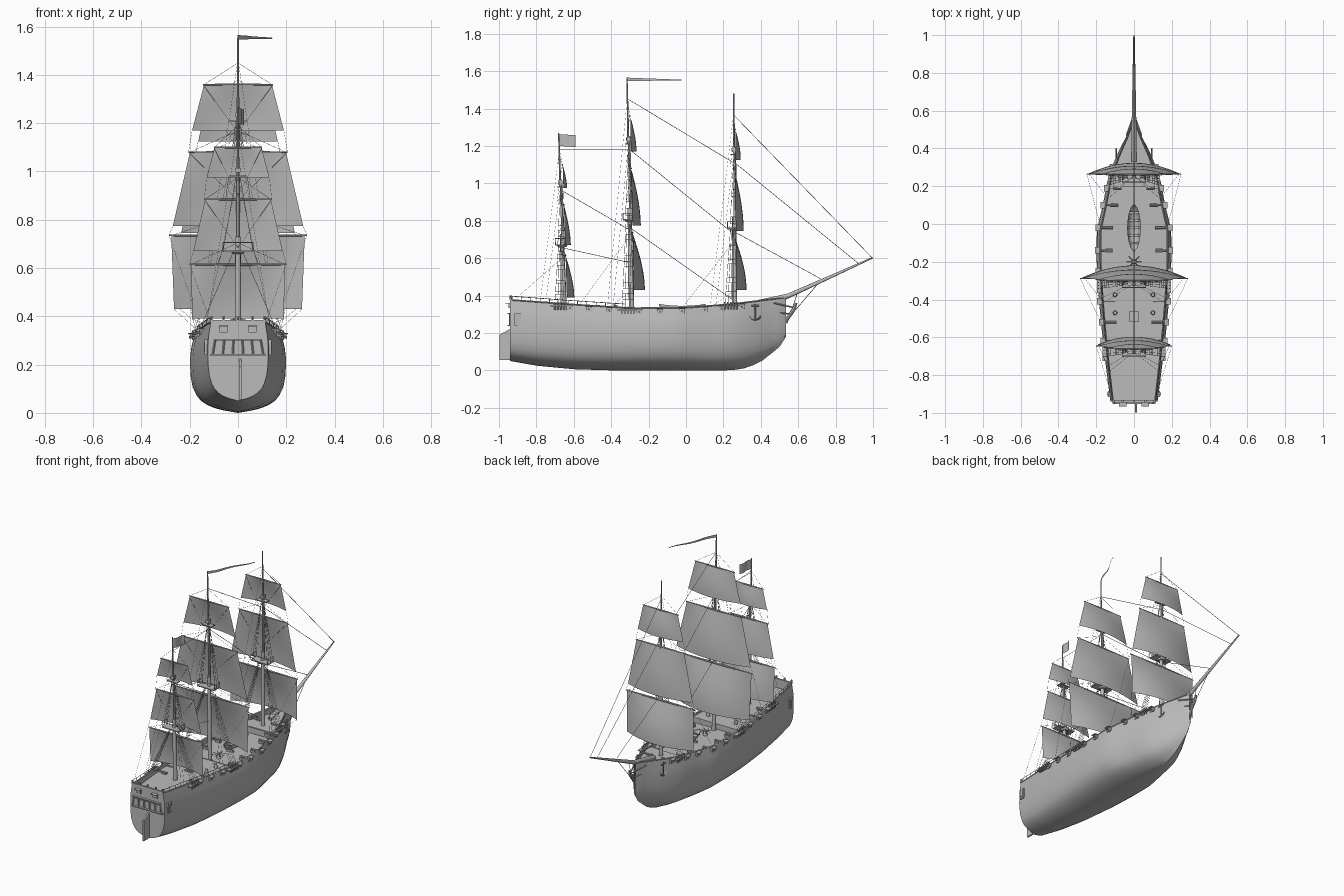
import bpy, bmesh, math
from mathutils import Matrix, Vector

cube = bpy.data.objects.get("Cube")
if cube:
    bpy.data.objects.remove(cube)

grey = bpy.data.materials.new("plain_grey")
grey.use_nodes = True
grey.diffuse_color = (0.5, 0.5, 0.5, 1)
grey.node_tree.nodes["Principled BSDF"].inputs["Base Color"].default_value = (0.5, 0.5, 0.5, 1)

parts = {}


def part(name):
    if name not in parts:
        parts[name] = bmesh.new()
    return parts[name]


def rod(name, a, b, r1=0.0012, r2=None, sides=4):
    """Tapered round bar between two points."""
    a, b = Vector(a), Vector(b)
    d = b - a
    m = Matrix.Translation((a + b) / 2) @ d.to_track_quat('Z', 'Y').to_matrix().to_4x4()
    bmesh.ops.create_cone(part(name), cap_ends=True, segments=sides, radius1=r1,
                          radius2=r1 if r2 is None else r2, depth=d.length, matrix=m)


def box(name, c, size):
    m = Matrix.Translation(c) @ Matrix.Diagonal((*size, 1))
    bmesh.ops.create_cube(part(name), size=1, matrix=m)


def sheet(name, us, vs, fn, cap=False, thick=0):
    """Grid surface from a function of u and v, thickened inward if asked."""
    bm = part(name)
    rows = [[bm.verts.new(fn(u, v)) for u in us] for v in vs]
    for r, s in zip(rows, rows[1:]):
        for i in range(len(us) - 1):
            bm.faces.new((r[i], r[i + 1], s[i + 1], s[i]))
    if cap:
        bm.faces.new(rows[0])
    bmesh.ops.recalc_face_normals(bm, faces=bm.faces)
    if thick:
        bmesh.ops.solidify(bm, geom=bm.faces[:], thickness=thick)


def steps(a, b, n):
    return [a + (b - a) * i / n for i in range(n + 1)]


def lerp(table, x):
    for (x0, y0), (x1, y1) in zip(table, table[1:]):
        if x <= x1:
            return y0 + (y1 - y0) * max(0, (x - x0) / (x1 - x0))
    return table[-1][1]


# Hull lines: half beam, keel height, rail height, and section shape
BEAM = [(-.94, .125), (-.8, .143), (-.6, .167), (-.4, .186), (-.2, .198), (-.03, .197),
        (.1, .165), (.25, .137), (.35, .098), (.4, .074), (.45, .047), (.5, .026), (.535, .008)]
KEEL = [(-.94, .05), (-.8, .025), (-.6, .006), (-.4, 0), (.24, 0), (.32, .012),
        (.395, .042), (.45, .085), (.5, .125), (.535, .18)]
RAIL = [(-.94, .377), (-.64, .355), (-.3, .333), (0, .335), (.25, .355), (.45, .38), (.535, .39)]
SECTION = [(0, 0), (.03, .3), (.06, .49), (.1, .65), (.15, .775), (.22, .87), (.32, .95),
           (.45, .99), (.55, 1), (.7, 1), (.82, .975), (1, .9)]


def side(y, z):
    t = (z - lerp(KEEL, y)) / (lerp(RAIL, y) - lerp(KEEL, y))
    return lerp(BEAM, y) * lerp(SECTION, t) ** (1 + max(0, y - .1) * 2)


def rail(y, s=1, up=0):
    z = lerp(RAIL, y)
    return Vector((s * side(y, z), y, z + up))


def hull_point(u, y):
    t, k = abs(u), lerp(KEEL, y)
    z = k + t * (lerp(RAIL, y) - k)
    return (math.copysign(side(y, z), u), y, z)


ts = [t for t, w in SECTION]
stations = sorted(set(steps(-.94, .46, 28) + [.48, .5, .515, .535]))
sheet("hull", [-t for t in ts[:0:-1]] + ts, stations, hull_point, cap=True, thick=.006)

# Decks with bulkheads at the breaks
for name, y0, y1, z in (("quarter_deck", -.935, -.31, .325), ("main_deck", -.31, .2, .292),
                        ("fore_deck", .2, .53, .335)):
    sheet(name, (-1, 1), steps(y0, y1, 14), lambda u, y: (u * (side(y, z) - .002), y, z))
for y, z in ((-.31, .308), (.2, .313)):
    box("bulkheads", (0, y, z), (2 * side(y, z) - .01, .006, .038))

# Rails, gun ports and guns
for s in (-1, 1):
    ys = steps(-.93, .52, 29)
    for a, b in zip(ys, ys[1:]):
        rod("cap_rail", rail(a, s), rail(b, s), .004)
        if a < -.33:
            rod("quarter_rail", rail(a, s, .02), rail(b, s, .02), .0018)
            rod("quarter_rail", rail(a, s), rail(a, s, .02), .0018)
    for y in (-.62, -.52, -.41, -.25, -.14, -.02, .1, .19, .3):
        z = lerp(RAIL, y) - .02
        x = side(y, z)
        box("gun_ports", (s * x, y, z), (.016, .03, .024))
        box("port_lids", (s * (x + .012), y, z + .014), (.024, .034, .004))
        rod("gun_barrels", (s * (x - .07), y, z), (s * (x + .02), y, z), .007, .005, 8)
        box("gun_carriages", (s * (x - .05), y, z - .012), (.036, .02, .014))
    for y in (-.375, -.47):
        rod("deck_posts", (s * .1, y, .325), (s * .1, y, .35), .012, .009, 10)
    # Stern galleries and anchors
    gx = side(-.9, .27)
    box("stern_galleries", (s * gx, -.9, .272), (.016, .034, .064))
    box("gallery_windows", (s * (gx + .009), -.9, .272), (.005, .018, .04))
    ax = side(.37, .32) + .012
    rod("anchors", (s * ax, .37, .355), (s * ax, .37, .27), .004, sides=6)
    rod("anchors", (s * ax, .35, .345), (s * ax, .39, .345), .004)
    arc = [(s * ax, .37 + .032 * math.sin(a), .302 - .032 * math.cos(a)) for a in steps(-1.2, 1.2, 6)]
    for a, b in zip(arc, arc[1:]):
        rod("anchors", a, b, .004)

# Stern windows, taffrail, lanterns and rudder
for z, w in ((.303, .2), (.24, .23)):
    box("stern_ledges", (0, -.946, z), (w, .016, .006))
for i in range(6):
    x = (i - 2.5) * .042
    rod("window_mullions", (x, -.943, .24), (x * .9, -.943, .303), .004)
for i in range(-2, 3):
    box("stern_windows", (i * .04, -.942, .27), (.028, .008, .042))
for x in (-.06, .06):
    box("stern_ports", (x, -.944, .345), (.034, .01, .024))
    box("stern_port_lids", (x, -.955, .359), (.038, .024, .004))
box("taffrail", (0, -.938, .38), (.23, .012, .01))
for x in (-.11, -.06, 0, .06, .11):
    rod("stern_lanterns", (x, -.938, .38), (x, -.938, .4), .004, .007, 6)
sheet("rudder", (0, 1), (0, 1), lambda u, v: (
    .005, -.935 - .063 * u, .055 + v * (.17 - .035 * u)), thick=.01)

# Deck furniture: grating, capstan, skiff
box("hatch_grating", (0, -.49, .328), (.05, .06, .01))
for i in range(4):
    box("grating_bars", (0, -.511 + i * .014, .334), (.044, .005, .004))
rod("capstan", (0, -.2, .292), (0, -.2, .325), .014, .01, 10)
for i in range(4):
    d = Vector((math.cos(i * math.pi / 4), math.sin(i * math.pi / 4), 0)) * .04
    rod("capstan", Vector((0, -.2, .32)) - d, Vector((0, -.2, .32)) + d, .002)
sheet("skiff", steps(0, math.pi, 10), steps(-1, 1, 14), lambda a, v: (
    .036 * math.cos(a) * (1 - .98 * v * v) ** .6, -.02 + .125 * v,
    .345 + .01 * v * v - .045 * math.sin(a) * (1 - .98 * v * v) ** .4))
for y in steps(-.1, .06, 4):
    box("skiff_benches", (0, y, .338), (.052, .012, .004))
for y in (-.08, .04):
    box("skiff_chocks", (0, y, .298), (.05, .01, .014))

# Bowsprit, stem knee and head rails
heel, tip = Vector((0, .33, .35)), Vector((0, .998, .602))
mid = Vector((0, .54, .395))
rod("bowsprit", heel, mid, .014, .014, 10)
rod("bowsprit", mid, tip, .013, .004, 10)
rod("figurehead", (0, .525, .25), (0, .575, .325), .008, .011, 8)
rod("figurehead", (0, .575, .325), (0, .59, .36), .011, .006, 8)
for s in (-1, 1):
    rod("head_rails", (s * .04, .47, .36), (0, .58, .335), .004)
    rod("head_rails", (s * .025, .49, .31), (0, .57, .3), .004)
for a, b in (((0, .54, .27), (0, .72, .48)), ((0, .54, .25), (0, .6, .425))):
    rod("bobstays", a, b, .0018)

# Masts: name, foot y, rake, top height, platform, crosstrees, yard offset, belly,
# then yards as (height, half width, sail foot height, foot half width)
MASTS = [
    ("mizzen", -.65, -.032, 1.27, .67, .98, .014, .04,
     [(.615, .2, .39, .19), (.885, .14, .67, .185), (1.1, .1, .975, .13)]),
    ("main", -.29, -.02, 1.565, .805, 1.21, .011, .06,
     [(.735, .285, .43, .265), (1.08, .205, .775, .27), (1.36, .145, 1.17, .19)]),
    ("fore", .26, -.004, 1.48, .76, 1.155, .006, .056,
     [(.7, .25, .43, .24), (1.05, .18, .745, .235), (1.29, .13, 1.125, .165)]),
]
for name, y0, rake, top, plat, trees, dy, belly, yards in MASTS:
    def at(z, x=0, shift=0):
        return Vector((x, y0 + rake * (z - .3) + shift, z))

    mast = name + "_mast"
    rod(mast, at(.28), at(plat + .06), .014, .011, 10)
    rod(mast, at(plat, 0, .006), at(trees + .04, 0, .004), .009, .007, 8)
    rod(mast, at(trees), at(top), .006, .003, 8)
    # Platform with railing, and crosstrees
    fw = .062
    rod(name + "_platform", at(plat - .012), at(plat + .002), .02, .032, 12)
    box(name + "_platform", at(plat, 0, -.008), (2 * fw, .058, .006))
    for s in (-1, 1):
        rod(name + "_platform", at(plat + .035, s * fw, -.036), at(plat + .035, s * fw, .02), .002)
        for back in (-.036, -.008, .02):
            rod(name + "_platform", at(plat, s * fw, back), at(plat + .035, s * fw, back), .002)
    rod(name + "_platform", at(plat + .035, -fw, -.036), at(plat + .035, fw, -.036), .002)
    box(name + "_crosstrees", at(trees), (.07, .035, .006))
    box(name + "_crosstrees", at(trees + .025), (.02, .026, .02))

    for i, (z, w, zf, wf) in enumerate(yards):
        for s in (-1, 1):
            rod(name + "_yards", at(z, 0, dy), at(z, s * w, dy), .0065 - .001 * i, .003, 8)
            rod(name + "_lifts", at(z, s * w * .97, dy), at(z + .09), .0007)
            # Braces lead aft to the rail or the mast behind
            end = rail(max(y0 - .28, -.92), s) if i == 0 else at(z - .2, 0, -.02)
            rod(name + "_braces", at(z, s * w, dy), end, .0006)
            rod(name + "_sheets", at(zf, s * wf, dy), at(yards[i - 1][0], s * yards[i - 1][1], dy)
                if i else rail(y0 - .12, s), .0006)
        b = belly * (1 - .25 * i)
        sheet(name + "_sails", steps(-1, 1, 16), steps(0, 1, 10), lambda u, v: at(
            z + (zf - z) * v, u * (w * .97 + (wf - w * .97) * v),
            dy + .002 + b * (1 - u * u) * math.sin(v * math.pi / 2)))

    # Shrouds with ratlines, channels and backstays
    for s in (-1, 1):
        zr = lerp(RAIL, y0) - .01
        xr = side(y0, zr) + .012
        box(name + "_channels", (s * (xr - .006), y0 - .025, zr), (.03, .1, .006))
        lower = [((s * xr, y0 + .012 - .016 * k, zr), at(plat, s * .018, .004 - .006 * k)) for k in range(5)]
        upper = [(at(plat, s * fw, .016 - .02 * k), at(trees, s * .008)) for k in range(3)]
        for ropes, n in ((lower, 14), (upper, 9)):
            for a, b in ropes:
                rod(name + "_shrouds", a, b, .001)
            (a0, b0), (a1, b1) = [[Vector(p) for p in ropes[k]] for k in (0, -1)]
            for f in steps(.06, .9, n):
                rod(name + "_ratlines", a0.lerp(b0, f), a1.lerp(b1, f), .0008)
        for k in range(5):
            x, y = s * xr, y0 + .012 - .016 * k
            rod(name + "_deadeyes", (x, y, zr - .022), (x, y, zr + .018), .0035, sides=6)
        for z, back in ((trees, .1), (top - .1, .13)):
            rod(name + "_backstays", at(z), rail(y0 - back, s), .0006)

# Stays running forward between masts and bowsprit, as (y, z) pairs
for ya, za, yb, zb in ((-.31, 1.45, .255, 1.11), (-.3, 1.18, .255, .73), (-.295, .76, .26, .37),
                       (.255, 1.365, .995, .602), (.255, 1.115, .92, .573), (.26, .74, .72, .49),
                       (-.68, 1.18, -.31, 1.18), (-.67, .965, -.3, .75), (-.66, .655, -.295, .575)):
    rod("stays", (0, ya, za), (0, yb, zb), .0015)

# Pennant and ensign
sheet("pennant", steps(0, 1, 14), (-1, 1), lambda u, v: (
    .14 * u + .006 * math.sin(u * 9), -.315 + .29 * u,
    1.556 - .004 * u + v * (.009 - .007 * u)))
sheet("ensign", steps(0, 1, 8), (0, 1), lambda u, v: (
    .026 * u + .006 * math.sin(u * 6), -.68 + .09 * u, 1.2 + .063 * v - .006 * u))

# Turn every part into an object
bpy.ops.object.select_all(action='DESELECT')
for name, bm in parts.items():
    mesh = bpy.data.meshes.new(name)
    bm.to_mesh(mesh)
    bm.free()
    mesh.materials.append(grey)
    ob = bpy.data.objects.new(name, mesh)
    bpy.context.collection.objects.link(ob)
    ob.select_set(True)
    bpy.context.view_layer.objects.active = ob
bpy.ops.object.shade_smooth_by_angle(angle=math.radians(40))
